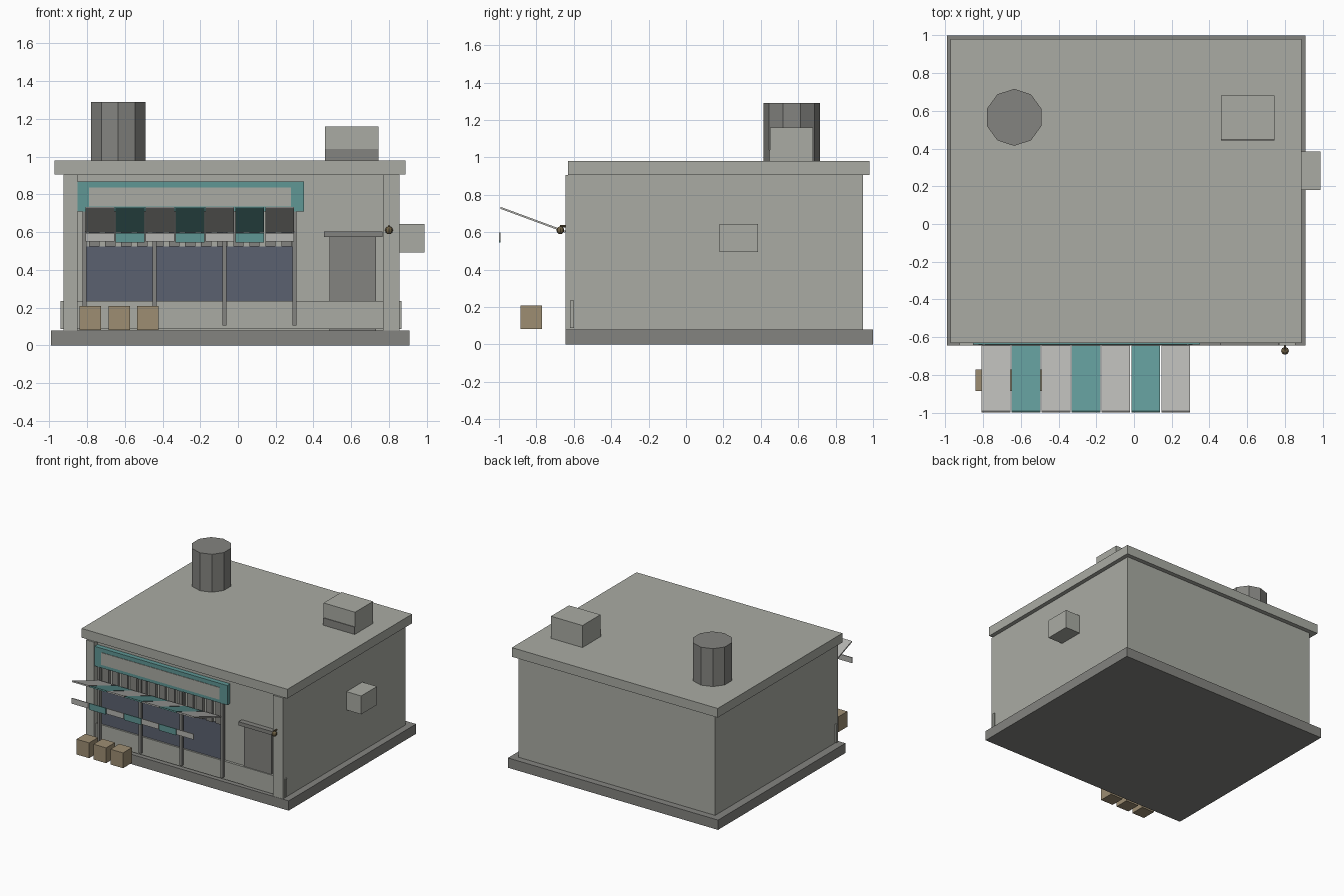
import bpy
import math

default = bpy.data.objects.get("Cube")
if default:
    bpy.data.objects.remove(default, do_unlink=True)


def material(name, rgb):
    m = bpy.data.materials.new(name)
    m.use_nodes = True
    m.diffuse_color = (*rgb, 1)
    m.node_tree.nodes["Principled BSDF"].inputs["Base Color"].default_value = (*rgb, 1)
    return m


WALL = material("wall grey", (0.40, 0.41, 0.37))
DARK = material("dark grey", (0.23, 0.23, 0.215))
TEAL = material("teal", (0.115, 0.31, 0.30))
CLOTH = material("pale cloth", (0.46, 0.46, 0.44))
GLASS = material("blue grey glass", (0.105, 0.12, 0.16))
WOOD = material("crate wood", (0.34, 0.27, 0.17))
BRASS = material("dull brass", (0.16, 0.12, 0.06))


def finish(name, mat):
    ob = bpy.context.object
    ob.name = name
    ob.data.materials.append(mat)
    return ob


def box(name, x, y, z, mat):
    """Box from (min, max) pairs on each axis."""
    bpy.ops.mesh.primitive_cube_add(size=1, location=[sum(r) / 2 for r in (x, y, z)])
    ob = finish(name, mat)
    ob.scale = [r[1] - r[0] for r in (x, y, z)]
    bpy.ops.object.transform_apply(location=False, rotation=False, scale=True)
    return ob


def cylinder(name, sides, radius, depth, location, mat, rotation=(0, 0, 0)):
    bpy.ops.mesh.primitive_cylinder_add(vertices=sides, radius=radius, depth=depth,
                                        location=location, rotation=rotation)
    return finish(name, mat)


# Building shell
box("base_slab", (-0.99, 0.91), (-0.645, 1.0), (0, 0.08), DARK)
box("walls", (-0.925, 0.855), (-0.6, 0.945), (0.08, 0.905), WALL)
box("roof", (-0.973, 0.888), (-0.63, 0.98), (0.905, 0.98), WALL)
box("front_plinth", (-0.94, 0.865), (-0.62, -0.6), (0.087, 0.235), WALL)
box("right_pillar", (-0.925, -0.85), (-0.643, -0.6), (0.08, 0.905), WALL)
box("left_pillar", (0.768, 0.855), (-0.643, -0.6), (0.08, 0.905), WALL)

# Roof and side equipment
cylinder("chimney", 10, 0.151, 0.31, (-0.635, 0.565, 1.135), DARK)
box("roof_vent", (0.46, 0.745), (0.448, 0.68), (0.98, 1.16), WALL)
box("roof_vent_grille", (0.46, 0.745), (0.443, 0.448), (0.98, 1.04), DARK)
box("wall_unit", (0.855, 0.988), (0.18, 0.385), (0.493, 0.643), WALL)

# Sign board
box("sign_frame", (-0.85, 0.35), (-0.638, -0.6), (0.71, 0.87), TEAL)
box("sign_panel", (-0.79, 0.28), (-0.642, -0.638), (0.737, 0.837), WALL)

# Shop window, slatted shutter and posts
box("shop_window", (-0.805, 0.3), (-0.606, -0.6), (0.235, 0.525), GLASS)
slats = 13
pitch = 1.105 / slats
for i in range(slats):
    left = -0.805 + i * pitch
    box(f"shutter_slat_{i + 1}", (left + 0.015, left + pitch - 0.015),
        (-0.622, -0.6), (0.525, 0.71), DARK)
for i in range(4):
    x = -0.813 + i * 0.371
    box(f"window_post_{i + 1}", (x - 0.011, x + 0.011), (-0.64, -0.615), (0.105, 0.71), DARK)

# Raised striped awning with hanging valance
inner, outer = (-0.645, 0.602), (-0.992, 0.73)
length = math.dist(inner, outer)
tilt = -math.atan2(outer[1] - inner[1], inner[0] - outer[0])
stripe = 1.11 / 7
for i in range(7):
    teal = i % 2
    mat = TEAL if teal else CLOTH
    span = (-0.81 + i * stripe + 0.003, -0.81 + (i + 1) * stripe - 0.003)
    panel = box(f"awning_stripe_{i + 1}", span, (-length / 2, length / 2), (-0.005, 0.005), mat)
    panel.location.y = (inner[0] + outer[0]) / 2
    panel.location.z = (inner[1] + outer[1]) / 2
    panel.rotation_euler.x = tilt
    box(f"awning_valance_{i + 1}", span, (-1.0, -0.993),
        (0.545 if teal else 0.552, 0.597), mat)

# Door with its canopy
box("door", (0.485, 0.73), (-0.612, -0.6), (0.08, 0.575), DARK)
box("door_canopy", (0.455, 0.765), (-0.643, -0.6), (0.575, 0.605), DARK)

# Wall lamp
cylinder("lamp_arm", 8, 0.006, 0.035, (0.8, -0.655, 0.632), BRASS, (math.pi / 2, 0, 0))
bpy.ops.mesh.primitive_uv_sphere_add(segments=8, ring_count=6, radius=0.021,
                                     location=(0.8, -0.672, 0.61))
finish("lamp_bulb", BRASS)

# Crates in front of the shop
for i in range(3):
    x = -0.84 + i * 0.153
    box(f"crate_{i + 1}", (x, x + 0.114), (-0.885, -0.77), (0.083, 0.208), WOOD)
